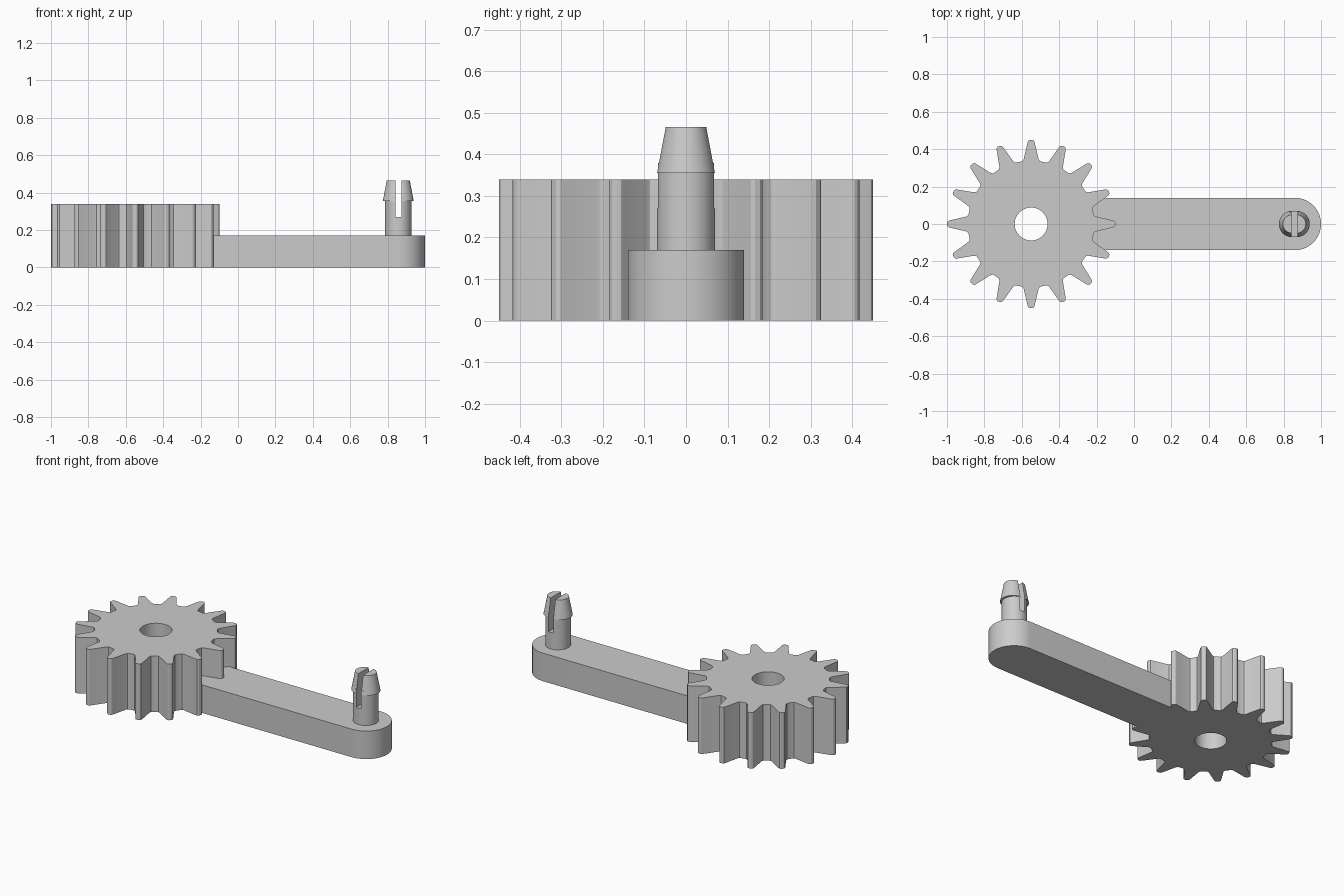
import bpy, bmesh
from math import sin, cos, pi, radians
from mathutils import Vector, Matrix

if "Cube" in bpy.data.objects:
    bpy.data.objects.remove(bpy.data.objects["Cube"], do_unlink=True)

GEAR_X, PIN_X = -0.55, 0.857
GEAR_H, ARM_H = 0.34, 0.17
TEETH = 16
SLOT = 0.016  # half width of the slot in the pin

grey = bpy.data.materials.new("plain grey")
grey.use_nodes = True
colour = (0.6, 0.6, 0.6, 1)
grey.diffuse_color = colour
grey.node_tree.nodes["Principled BSDF"].inputs["Base Color"].default_value = colour


def finish(name, bm):
    """Turn a bmesh into a smooth-shaded object with sharp edges kept."""
    bmesh.ops.recalc_face_normals(bm, faces=bm.faces)
    mesh = bpy.data.meshes.new(name)
    bm.to_mesh(mesh)
    bm.free()
    mesh.materials.append(grey)
    obj = bpy.data.objects.new(name, mesh)
    bpy.context.collection.objects.link(obj)
    bpy.ops.object.select_all(action="DESELECT")
    obj.select_set(True)
    bpy.context.view_layer.objects.active = obj
    bpy.ops.object.shade_smooth_by_angle(angle=radians(30))
    return obj


def prism(name, loops, height):
    """Extrude an outline, with any further loops as holes, up from z = 0."""
    bm = bmesh.new()
    edges = []
    for loop in loops:
        verts = [bm.verts.new((x, y, 0)) for x, y in loop]
        edges += [bm.edges.new((a, b)) for a, b in zip(verts, verts[1:] + verts[:1])]
    bmesh.ops.triangle_fill(bm, use_beauty=True, edges=edges, normal=(0, 0, 1))
    ext = bmesh.ops.extrude_face_region(bm, geom=bm.faces[:], use_keep_orig=True)
    top = [v for v in ext["geom"] if isinstance(v, bmesh.types.BMVert)]
    bmesh.ops.translate(bm, verts=top, vec=(0, 0, height))
    return finish(name, bm)


def cone(name, r1, r2, z0, z1, side=0, shift=0):
    """Upright cone frustum; a side of -1 or 1 keeps only that half of the pin."""
    bm = bmesh.new()
    bmesh.ops.create_cone(bm, cap_ends=True, segments=48, radius1=r1, radius2=r2,
                          depth=z1 - z0,
                          matrix=Matrix.Translation((side * shift, 0, (z0 + z1) / 2)))
    if side:
        cut = bmesh.ops.bisect_plane(bm, geom=bm.verts[:] + bm.edges[:] + bm.faces[:],
                                     plane_co=(side * SLOT, 0, 0), plane_no=(side, 0, 0),
                                     clear_inner=True)
        rim = [e for e in cut["geom_cut"] if isinstance(e, bmesh.types.BMEdge)]
        bmesh.ops.contextual_create(bm, geom=rim)
    bmesh.ops.translate(bm, verts=bm.verts, vec=(PIN_X, 0, 0))
    return finish(name, bm)


# Gear: half a tooth as (radius, half width), mirrored and repeated round the hub
half_tooth = [(0.334, 0.053), (0.337, 0.046), (0.346, 0.040),
              (0.436, 0.019), (0.445, 0.015), (0.45, 0.007)]
tooth = [(r, -w) for r, w in half_tooth] + half_tooth[::-1]
outline = []
for i in range(TEETH):
    turn = Matrix.Rotation(2 * pi * i / TEETH, 2)
    for p in tooth:
        q = turn @ Vector(p)
        outline.append((GEAR_X + q.x, q.y))
hole = [(GEAR_X + 0.088 * cos(2 * pi * i / 48), 0.088 * sin(2 * pi * i / 48))
        for i in range(48)]
prism("gear", [outline, hole], GEAR_H)

# Arm: straight bar from the gear to a rounded end
arm = [(-0.28, -0.14)]
arm += [(0.86 + 0.14 * sin(pi * i / 32), -0.14 * cos(pi * i / 32)) for i in range(33)]
arm += [(-0.28, 0.14)]
prism("arm", [arm], ARM_H)

# Pin: solid base, then two split prongs with wider tapered snap heads
cone("pin_base", 0.07, 0.07, ARM_H - 0.01, 0.27)
for side, label in ((1, "left"), (-1, "right")):
    cone(label + "_prong", 0.07, 0.07, 0.27, 0.38, side)
    cone(label + "_snap_head", 0.07, 0.049, 0.355, 0.466, side, 0.0125)
